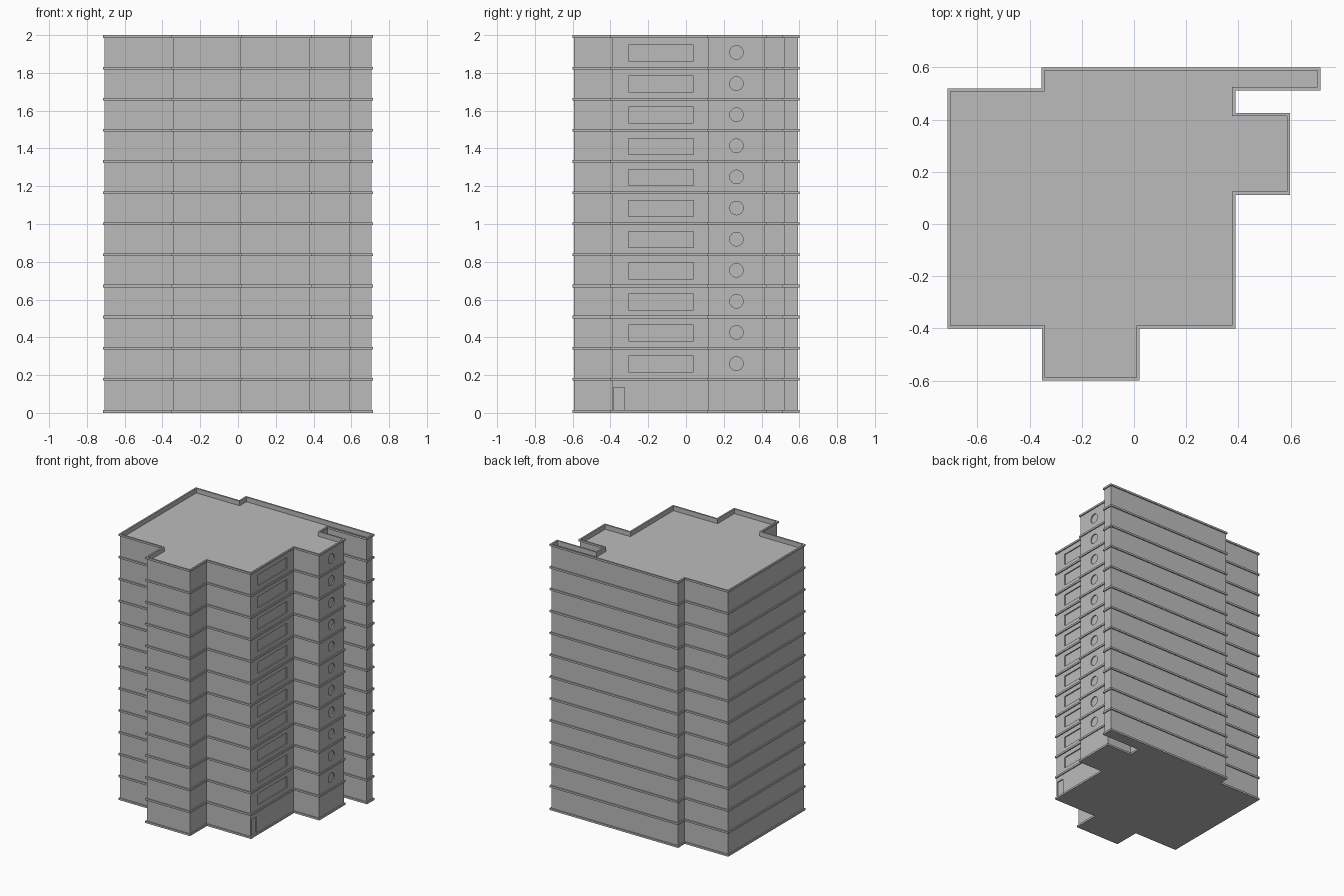
import bpy
import bmesh
from math import pi
from mathutils import Matrix, Vector

if "Cube" in bpy.data.objects:
    bpy.data.objects.remove(bpy.data.objects["Cube"], do_unlink=True)

concrete = bpy.data.materials.new("grey concrete")
concrete.use_nodes = True
GREY = (0.5, 0.5, 0.5, 1)
concrete.diffuse_color = GREY
concrete.node_tree.nodes["Principled BSDF"].inputs["Base Color"].default_value = GREY

# Outer edge of the floor ledges, counter-clockwise
OUTLINE = [(-.715, -.4), (-.352, -.4), (-.352, -.6), (.021, -.6),
           (.021, -.4), (.388, -.4), (.388, .112), (.598, .112),
           (.598, .425), (.388, .425), (.388, .512), (.715, .512),
           (.715, .6), (-.354, .6), (-.354, .52), (-.715, .52)]
LEDGE = 0.008       # ledge overhang
LEDGE_H = 0.014     # ledge height
DECK = 1.965        # roof deck level
STOREY = 0.1647
LEVELS = [0.171 + STOREY * i for i in range(11)]


def inset(points, d):
    """Move each edge of a right-angled outline inward by d."""
    result = []
    for i, p in enumerate(points):
        p = Vector(p)
        a = (p - Vector(points[i - 1])).normalized()
        b = (Vector(points[(i + 1) % len(points)]) - p).normalized()
        result.append(p + d * Vector((-a.y - b.y, a.x + b.x)))
    return result


def finish(bm, name):
    bmesh.ops.recalc_face_normals(bm, faces=bm.faces)
    mesh = bpy.data.meshes.new(name)
    bm.to_mesh(mesh)
    bm.free()
    mesh.materials.append(concrete)
    obj = bpy.data.objects.new(name, mesh)
    bpy.context.collection.objects.link(obj)
    return obj


def prism(points, z0, z1, name):
    bm = bmesh.new()
    face = bm.faces.new([bm.verts.new((x, y, z0)) for x, y in points])
    up = bmesh.ops.extrude_face_region(bm, geom=[face], use_keep_orig=True)["geom"]
    verts = [v for v in up if isinstance(v, bmesh.types.BMVert)]
    bmesh.ops.translate(bm, verts=verts, vec=(0, 0, z1 - z0))
    return finish(bm, name)


def ring(outer, inner, z0, z1, name):
    bm = bmesh.new()
    loops = [[bm.verts.new((x, y, z)) for x, y in pts]
             for pts, z in ((outer, z0), (outer, z1), (inner, z1), (inner, z0))]
    n = len(outer)
    for k in range(4):
        a, b = loops[k], loops[(k + 1) % 4]
        for i in range(n):
            j = (i + 1) % n
            bm.faces.new((a[i], a[j], b[j], b[i]))
    return finish(bm, name)


wall = inset(OUTLINE, LEDGE)
inner = inset(OUTLINE, LEDGE + 0.004)

# Solid tower and the thin parapet around its roof deck
tower = prism(wall, 0, DECK, "tower_walls")
ring(wall, inner, DECK, 2, "roof_parapet")

# Ledges at the ground, each floor and the roof edge
for number, z in enumerate([0] + LEVELS + [2 - LEDGE_H]):
    ring(OUTLINE, inner, z, z + LEDGE_H, f"floor_ledge_{number}")

# Shallow recesses on the +x side: door, wide windows and round windows
MAIN_X = OUTLINE[5][0] - LEDGE
WING_X = OUTLINE[7][0] - LEDGE
DEPTH = 0.008
cut = bmesh.new()


def recess(x, y0, y1, z0, z1):
    place = Matrix.Translation((x, (y0 + y1) / 2, (z0 + z1) / 2))
    size = Matrix.Diagonal((2 * DEPTH, y1 - y0, z1 - z0, 1))
    bmesh.ops.create_cube(cut, size=1, matrix=place @ size)


recess(MAIN_X, -.385, -.325, LEDGE_H + .002, .135)
for z in LEVELS:
    recess(MAIN_X, -.305, .04, z + .045, z + .13)
    turn = Matrix.Translation((WING_X, .267, z + .09)) @ Matrix.Rotation(pi / 2, 4, "Y")
    bmesh.ops.create_cone(cut, cap_ends=True, segments=24, radius1=.036,
                          radius2=.036, depth=2 * DEPTH, matrix=turn)
cutter = finish(cut, "recess_cutter")
cutter.hide_render = True

boolean = tower.modifiers.new("recesses", "BOOLEAN")
boolean.operation = "DIFFERENCE"
boolean.solver = "EXACT"
boolean.object = cutter
bpy.context.view_layer.update()
carved = bpy.data.meshes.new_from_object(
    tower.evaluated_get(bpy.context.evaluated_depsgraph_get()))
tower.modifiers.clear()
tower.data = carved
bpy.data.objects.remove(cutter, do_unlink=True)
